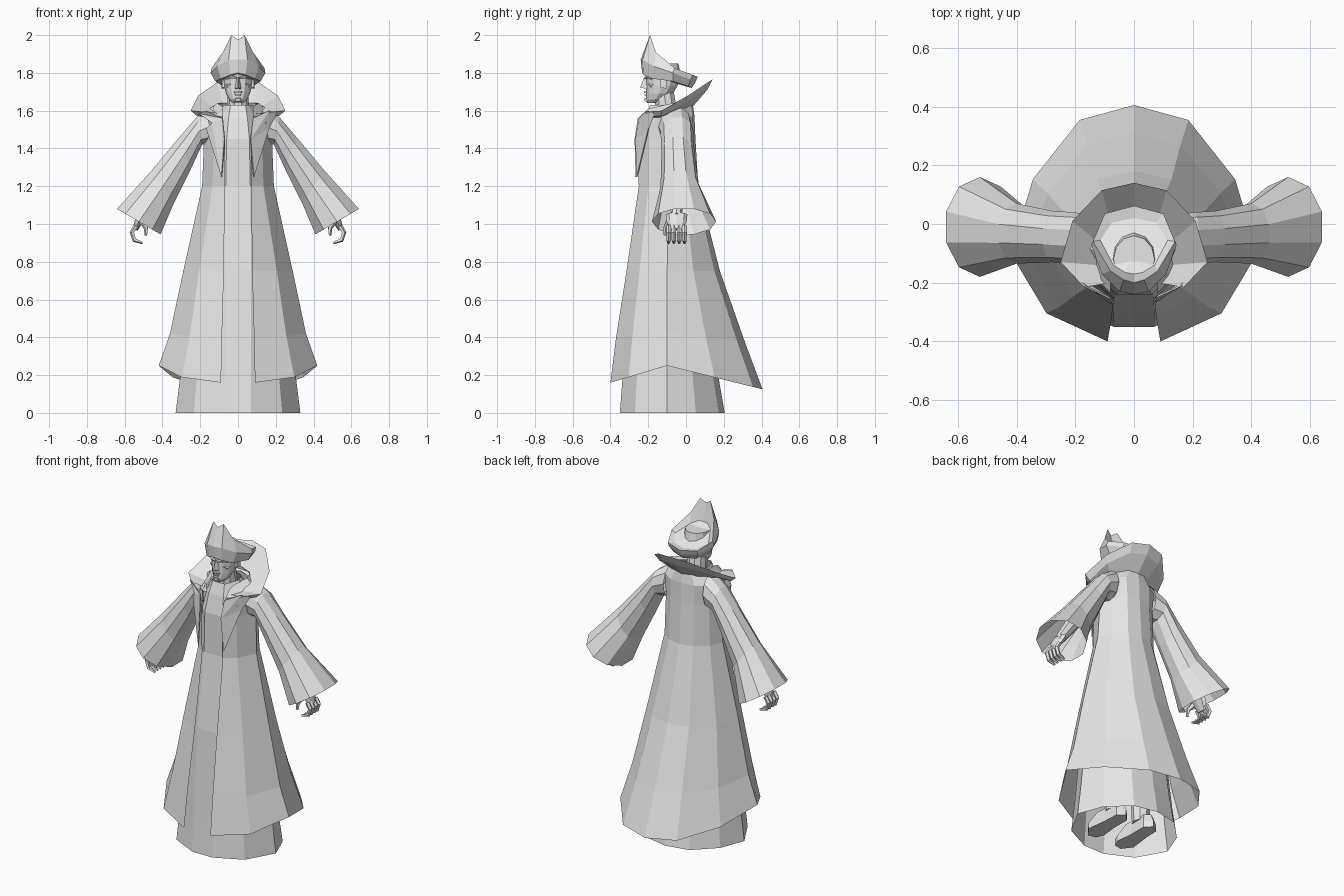
import bpy, bmesh, math
from mathutils import Vector

if "Cube" in bpy.data.objects:
    bpy.data.objects.remove(bpy.data.objects["Cube"])

grey = bpy.data.materials.new("pale grey")
grey.use_nodes = True
grey.diffuse_color = (0.8, 0.8, 0.8, 1)
grey.node_tree.nodes["Principled BSDF"].inputs["Base Color"].default_value = (0.8, 0.8, 0.8, 1)


def finish(name, bm):
    bmesh.ops.recalc_face_normals(bm, faces=bm.faces)
    mesh = bpy.data.meshes.new(name)
    bm.to_mesh(mesh)
    bm.free()
    mesh.materials.append(grey)
    obj = bpy.data.objects.new(name, mesh)
    bpy.context.collection.objects.link(obj)
    return obj


def loft(name, rings, wrap=True, caps=(False, False)):
    """Skin a list of equal-length rings with quads."""
    bm = bmesh.new()
    rows = [[bm.verts.new(p) for p in ring] for ring in rings]
    n = len(rows[0])
    for low, high in zip(rows, rows[1:]):
        for i in range(n if wrap else n - 1):
            j = (i + 1) % n
            bm.faces.new((low[i], low[j], high[j], high[i]))
    for cap, row in zip(caps, (rows[0], rows[-1])):
        if cap:
            mid = bm.verts.new(sum((v.co for v in row), Vector()) / n)
            for i in range(n):
                bm.faces.new((row[i], row[(i + 1) % n], mid))
    return finish(name, bm)


def mirrored(half):
    """Front-to-back half outline -> full outline."""
    return list(half) + [(-x, y, z) for x, y, z in reversed(half) if x > 0]


def flip(points, side):
    return [(side * x, y, z) for x, y, z in points]


def tube(name, path, radii, sides=6, side=1, squash=1.0):
    """Tapered tube along a path, squash scales its depth in y."""
    path = [Vector(p) for p in path]
    rings = []
    for i, p in enumerate(path):
        d = (path[min(i + 1, len(path) - 1)] - path[max(i - 1, 0)]).normalized()
        u = d.cross(Vector((0, 1, 0))).normalized()
        v = d.cross(u)
        ring = []
        for k in range(sides):
            a = math.tau * k / sides
            ring.append(p + radii[i] * (u * math.cos(a) + v * math.sin(a) * squash))
        rings.append(flip(ring, side))
    return loft(name, rings, caps=(True, True))


# Garment outlines: x share of the width, y share of the front or back depth
OUTLINE = ((None, -1), (.71, -.68), (1, 0), (.82, .5), (.44, .9), (0, 1))


def garment(name, rows, closed):
    rings = []
    for z, front_dip, back_dip, edge, width, front, mid, back in rows:
        half = []
        for sx, sy in OUTLINE:
            x = edge if sx is None else sx * width
            depth, dip = (mid - front, front_dip) if sy < 0 else (back - mid, back_dip)
            half.append((x, mid + sy * depth, z - abs(sy) * dip))
        rings.append(mirrored(half))
    if not closed:
        # start at the left front edge and run round the back to the right one
        return loft(name, rings, wrap=False)
    return loft(name, rings)


# Long open coat
garment("coat", [
    (.25, .09, .125, .09, .42, -.40, -.10, .405),
    (.42, .02, .04, .085, .36, -.37, -.10, .31),
    (.75, 0, 0, .075, .29, -.315, -.10, .18),
    (1.2, 0, 0, .07, .19, -.25, -.09, .065),
    (1.45, 0, 0, .07, .18, -.255, -.08, .05),
    (1.57, 0, 0, .08, .19, -.235, -.07, .045),
    (1.64, .03, 0, .08, .11, -.20, -.07, .035)], False)

# Inner robe
garment("robe", [
    (0, 0, 0, .07, .33, -.35, -.10, .205),
    (.2, 0, 0, .07, .305, -.335, -.10, .17),
    (.75, 0, 0, .07, .25, -.30, -.10, .10),
    (1.2, 0, 0, .065, .165, -.24, -.09, .04),
    (1.45, 0, 0, .06, .155, -.24, -.09, .03),
    (1.56, 0, 0, .05, .13, -.215, -.09, .02),
    (1.63, 0, 0, .04, .075, -.19, -.10, -.02)], True)

# Stand-up collar with a folded underside
inner = [(.075, -.2, 1.58), (.12, -.14, 1.59), (.125, -.06, 1.62), (.08, 0, 1.64), (0, .03, 1.645)]
outer = [(.17, -.215, 1.595), (.25, -.13, 1.6), (.21, .01, 1.68), (.11, .115, 1.75), (0, .14, 1.765)]
under = []
for a, b in zip(inner, outer):
    p = Vector(a).lerp(Vector(b), .75)
    under.append((p.x, p.y, p.z - .025))
low = [(x, y, z - .03) for x, y, z in inner]
loft("collar", [mirrored(h) for h in (inner, outer, under, low)], wrap=False)

# Head and neck
HEAD_ROWS = [  # height, half width, front, back
    (1.64, .025, -.205, -.15), (1.66, .047, -.213, -.11), (1.69, .063, -.213, -.07),
    (1.73, .073, -.212, -.045), (1.765, .077, -.212, -.035), (1.80, .078, -.217, -.03),
    (1.85, .07, -.2, -.04)]
head = []
for z, w, f, b in HEAD_ROWS:
    c, r = (f + b) / 2, (b - f) / 2
    head.append([(w * math.sin(math.tau * k / 12), c - r * math.cos(math.tau * k / 12), z)
                 for k in range(12)])
loft("head", head, caps=(True, True))
tube("neck", [(0, -.10, 1.56), (0, -.115, 1.69)], [.062, .054], 10)


# Facial features
def block(name, centre, size, taper=1.0):
    """Box whose front face is scaled by taper."""
    bm = bmesh.new()
    bmesh.ops.create_cube(bm, size=1)
    for v in bm.verts:
        t = taper if v.co.y < 0 else 1
        v.co = Vector(centre) + Vector((v.co.x * size[0] * t, v.co.y * size[1], v.co.z * size[2] * t))
    return finish(name, bm)


nose = [[(-.008, -.207, 1.775), (.008, -.207, 1.775), (0, -.222, 1.775)],
        [(-.018, -.205, 1.715), (.018, -.205, 1.715), (0, -.243, 1.722)]]
loft("nose", nose, caps=(True, True))
block("upper_lip", (0, -.213, 1.698), (.045, .018, .01), .7)
block("lower_lip", (0, -.212, 1.684), (.036, .018, .009), .7)
block("chin", (0, -.208, 1.658), (.04, .022, .024), .6)
for side, word in ((1, "left"), (-1, "right")):
    tube(word + "_brow", [(.008, -.215, 1.772), (.035, -.208, 1.778), (.06, -.182, 1.768)],
         [.007, .008, .005], 5, side)
    tube(word + "_cheek", [(.03, -.196, 1.74), (.05, -.178, 1.73), (.06, -.155, 1.735)],
         [.008, .014, .008], 5, side)
    block(word + "_ear", (side * .079, -.118, 1.742), (.016, .032, .05), .8)

# Turned-up hat, rising to a split peak at the front, hollow crown behind
brim_low = [(0, -.232, 1.8), (.04, -.225, 1.79), (.09, -.18, 1.77), (.12, -.07, 1.755),
            (.08, .01, 1.73), (0, .03, 1.72)]
brim_mid = [(0, -.24, 1.87), (.05, -.23, 1.87), (.11, -.17, 1.835), (.145, -.07, 1.8),
            (.1, .025, 1.765), (0, .05, 1.75)]
brim_top = [(0, -.2, 1.975), (.035, -.19, 2), (.08, -.16, 1.91), (.14, -.06, 1.825),
            (.1, .035, 1.79), (0, .062, 1.78)]
crown = [(0, -.17, 1.87), (.03, -.165, 1.87), (.07, -.14, 1.85), (.115, -.055, 1.81),
         (.075, .005, 1.785), (0, .02, 1.775)]
loft("hat", [mirrored(h) for h in (brim_low, brim_mid, brim_top, crown)], caps=(True, True))

# Sleeve rings: top x z, bottom x z, front y, back y
SLEEVE = [(.13, 1.625, .14, 1.42, -.15, .03), (.22, 1.565, .19, 1.42, -.135, .04),
          (.31, 1.46, .25, 1.29, -.13, .045), (.46, 1.28, .34, 1.11, -.135, .07),
          (.64, 1.08, .41, .945, -.18, .16)]
FINGER = [(.54, .99), (.561, .955), (.548, .915), (.505, .9)]

for side, word in ((1, "left"), (-1, "right")):
    # Flared sleeve, open at the cuff
    rings = []
    for tx, tz, bx, bz, f, b in SLEEVE:
        ring = []
        for k in range(10):
            a = math.tau * (k + .5) / 10
            t, s = (1 + math.cos(a) / math.cos(math.pi / 10)) / 2, math.sin(a)
            ring.append((bx + (tx - bx) * t, (f + b) / 2 + s * (b - f) / 2, bz + (tz - bz) * t))
        rings.append(flip(ring, side))
    loft(word + "_sleeve", rings)

    # Lapel folded over the coat front
    lapel = flip([(.085, -.262, 1.25), (.068, -.268, 1.45), (.08, -.25, 1.56), (.165, -.21, 1.6),
                  (.205, -.17, 1.585), (.135, -.225, 1.535), (.165, -.2, 1.505)], side)
    bm = bmesh.new()
    bm.faces.new([bm.verts.new(p) for p in lapel])
    bmesh.ops.triangulate(bm, faces=bm.faces)
    plate = finish(word + "_lapel", bm)
    plate.modifiers.new("thickness", "SOLIDIFY").thickness = .006

    # Forearm, palm and curled fingers
    tube(word + "_forearm", [(.3, -.05, 1.36), (.42, -.05, 1.17), (.51, -.05, 1.04)],
         [.05, .042, .028], 8, side)
    tube(word + "_palm", [(.505, -.05, 1.05), (.525, -.05, 1.015), (.545, -.05, .97)],
         [.024, .022, .014], 8, side, 2.4)
    for i in range(4):
        y = -.092 + .028 * i
        tube(f"{word}_finger_{i + 1}", [(x, y, z) for x, z in FINGER],
             [.013, .013, .012, .007], 5, side)
    tube(word + "_thumb", [(.515, -.09, 1.02), (.487, -.108, .98), (.487, -.112, .94)],
         [.016, .013, .007], 5, side)

    # Leg and shoe beneath the robe
    tube(word + "_leg", [(.1, -.06, .08), (.1, -.06, .45), (.09, -.07, .9)], [.05, .065, .085], 8, side)
    sole = [(.07, -.25), (.12, -.26), (.165, -.2), (.15, -.08), (.145, .02), (.1, .05), (.06, .01),
            (.06, -.1), (.05, -.2)]
    shoe = []
    for z, scale in ((.01, 1), (.05, 1), (.1, .7)):
        shoe.append([(side * (.1 + (x - .1) * scale), -.02 + (y + .02) * scale, z) for x, y in sole])
    loft(word + "_shoe", shoe, caps=(True, True))
